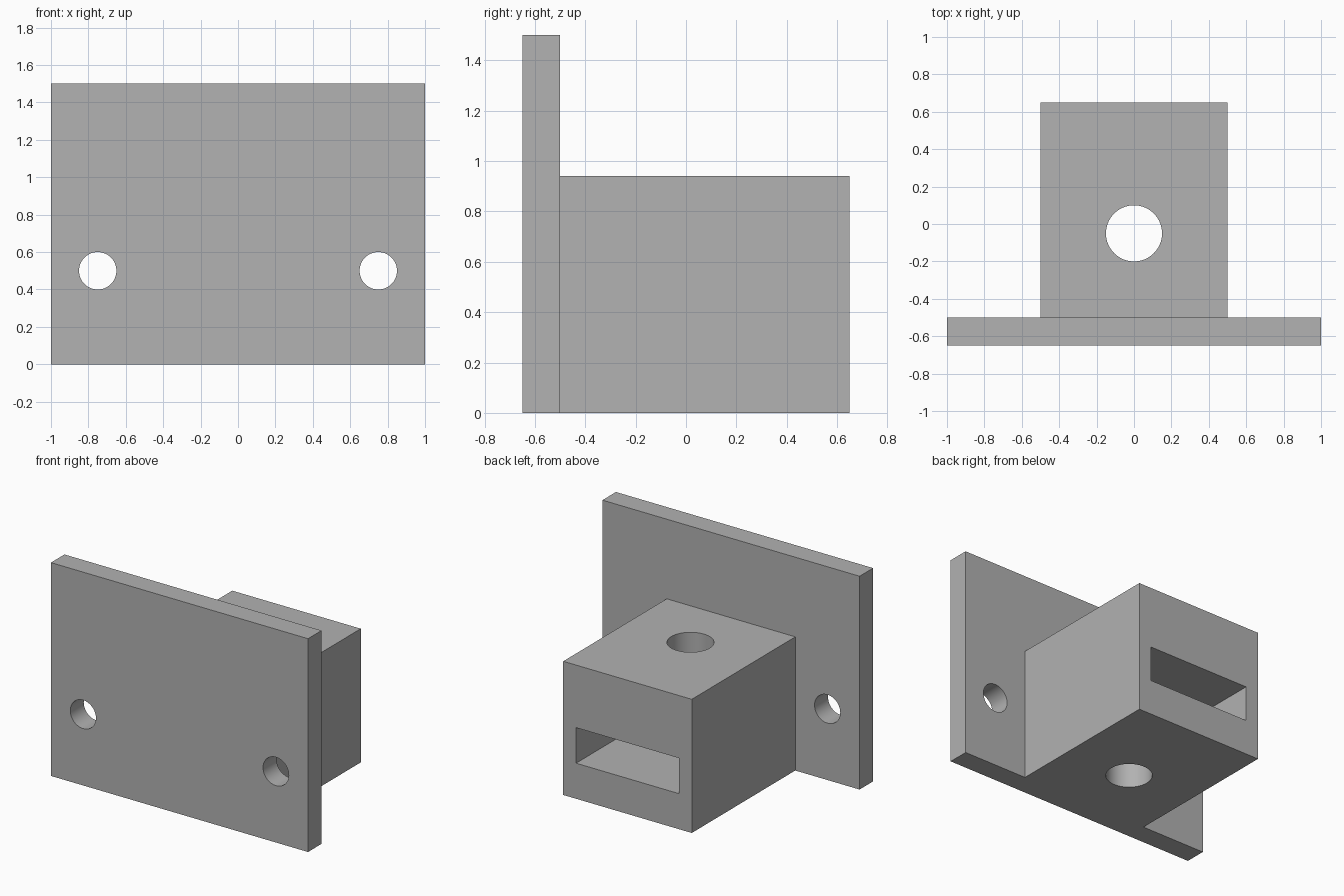
import bpy
import math

cube = bpy.data.objects.get("Cube")
if cube:
    bpy.data.objects.remove(cube, do_unlink=True)

# Single grey finish
grey = bpy.data.materials.new("grey")
grey.use_nodes = True
GREY = (0.445, 0.445, 0.445, 1)
grey.diffuse_color = GREY
grey.node_tree.nodes["Principled BSDF"].inputs["Base Color"].default_value = GREY


def box(name, low, high):
    """Box between two opposite corners."""
    centre = [(a + b) / 2 for a, b in zip(low, high)]
    bpy.ops.mesh.primitive_cube_add(size=1, location=centre)
    obj = bpy.context.object
    obj.name = name
    obj.scale = [b - a for a, b in zip(low, high)]
    bpy.ops.object.transform_apply(location=True, rotation=True, scale=True)
    obj.data.materials.append(grey)
    return obj


def drill(name, radius, depth, centre, tilt=0):
    """Round cutter, upright unless tilted about x."""
    bpy.ops.mesh.primitive_cylinder_add(vertices=64, radius=radius, depth=depth,
                                        location=centre, rotation=(tilt, 0, 0))
    obj = bpy.context.object
    obj.name = name
    obj.data.materials.append(grey)
    return obj


def combine(target, tool, operation):
    """Apply a boolean and discard the tool."""
    tool.hide_render = True
    mod = target.modifiers.new(tool.name, "BOOLEAN")
    mod.operation = operation
    mod.solver = "EXACT"
    mod.object = tool
    bpy.context.view_layer.objects.active = target
    bpy.ops.object.modifier_apply(modifier=mod.name)
    bpy.data.objects.remove(tool, do_unlink=True)


# Mounting plate joined with the block behind it
bracket = box("mounting_bracket", (-1, -0.65, 0), (1, -0.5, 1.5))
block = box("block", (-0.5, -0.6, 0), (0.5, 0.65, 0.94))
combine(bracket, block, "UNION")

# Rear pocket in the block
pocket = box("pocket_cutter", (-0.4, -0.4, 0.25), (0.4, 0.8, 0.5))
combine(bracket, pocket, "DIFFERENCE")

# Vertical bolt hole through the block
bolt_hole = drill("bolt_hole_cutter", 0.15, 3, (0, -0.05, 0.5))
combine(bracket, bolt_hole, "DIFFERENCE")

# Pair of screw holes through the plate
for side in (-1, 1):
    screw_hole = drill("screw_hole_cutter", 0.1, 0.5, (0.75 * side, -0.575, 0.5), math.pi / 2)
    combine(bracket, screw_hole, "DIFFERENCE")

# Smooth hole walls, crisp edges
bpy.ops.object.select_all(action="DESELECT")
bracket.select_set(True)
bpy.context.view_layer.objects.active = bracket
bpy.ops.object.shade_smooth_by_angle(angle=math.radians(30))
